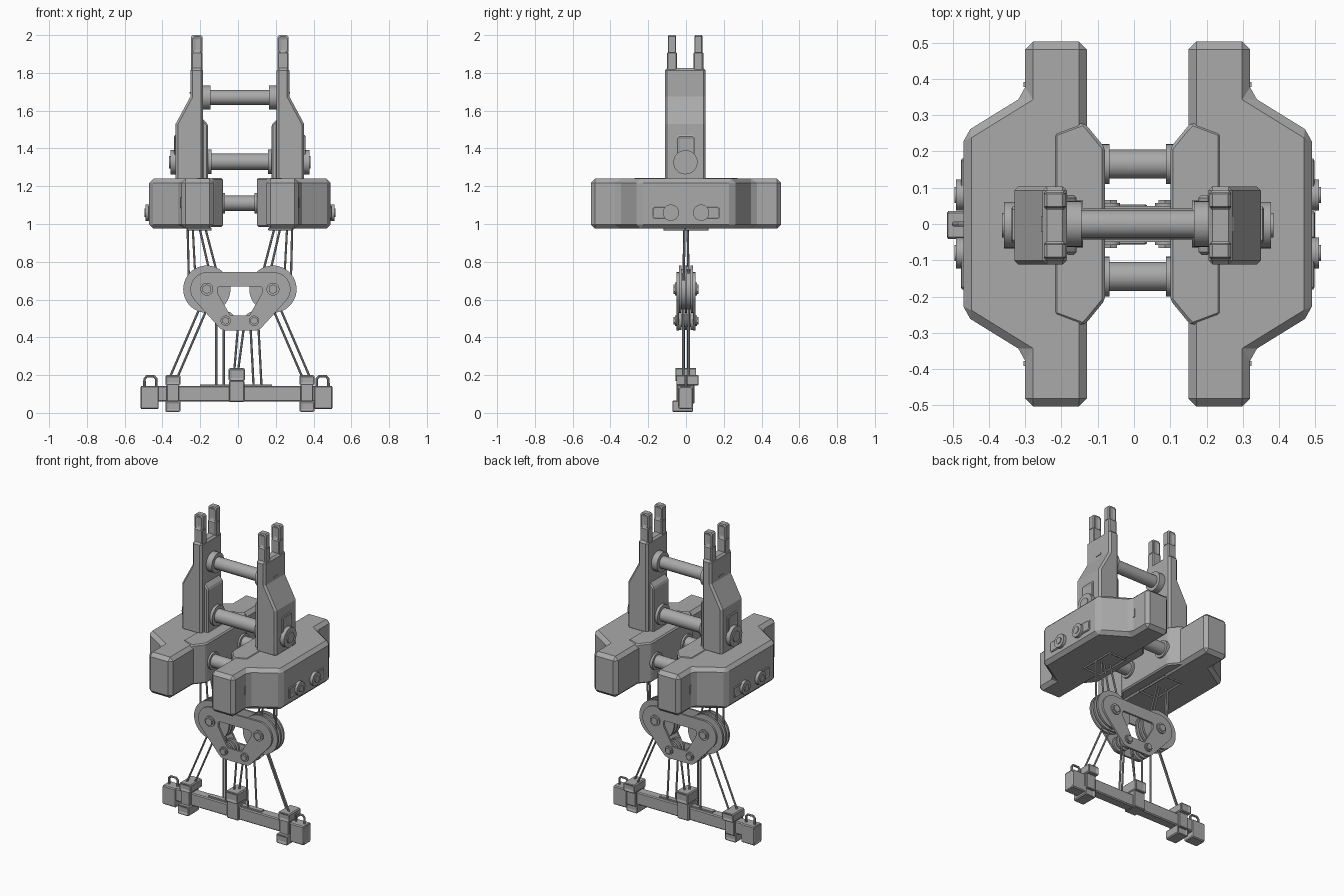
import bpy, bmesh, math
from mathutils import Vector
from mathutils.geometry import convex_hull_2d

if "Cube" in bpy.data.objects:
    bpy.data.objects.remove(bpy.data.objects["Cube"], do_unlink=True)

steel = bpy.data.materials.new("steel_grey")
steel.use_nodes = True
GREY = (0.4, 0.4, 0.4, 1)
steel.diffuse_color = GREY
steel.node_tree.nodes["Principled BSDF"].inputs["Base Color"].default_value = GREY

CX = 0.01          # symmetry plane of the two halves
round_parts = []


def finish(name, bm, bevel=0.0):
    mesh = bpy.data.meshes.new(name)
    bmesh.ops.recalc_face_normals(bm, faces=bm.faces)
    bm.to_mesh(mesh)
    bm.free()
    mesh.materials.append(steel)
    ob = bpy.data.objects.new(name, mesh)
    bpy.context.collection.objects.link(ob)
    if bevel:
        mod = ob.modifiers.new("edge", "BEVEL")
        mod.width, mod.segments = bevel, 1
        mod.limit_method, mod.angle_limit = "ANGLE", math.radians(30)
    return ob


def prism(name, pts, axis, a, b, bevel=0.0, recess=None, rim=0.012, depth=0.012):
    """Extrude a profile from a to b; optionally sink a panel into faces facing +-recess."""
    place = {"x": lambda u, v, t: (t, u, v),
             "y": lambda u, v, t: (u, t, v),
             "z": lambda u, v, t: (u, v, t)}[axis]
    bm = bmesh.new()
    low = [bm.verts.new(place(u, v, a)) for u, v in pts]
    top = [bm.verts.new(place(u, v, b)) for u, v in pts]
    bm.faces.new(low)
    bm.faces.new(top)
    for i in range(len(pts)):
        j = (i + 1) % len(pts)
        bm.faces.new((low[i], low[j], top[j], top[i]))
    bmesh.ops.recalc_face_normals(bm, faces=bm.faces)
    if recess:
        bm.normal_update()
        chosen = [f for f in bm.faces if abs(f.normal.dot(Vector(recess))) > 0.9]
        bmesh.ops.inset_individual(bm, faces=chosen, thickness=rim, depth=-depth)
    return finish(name, bm, bevel)


def box(name, x, y, z, bevel=0.0, **kw):
    x, y, z = sorted(x), sorted(y), sorted(z)
    pts = [(x[0], y[0]), (x[1], y[0]), (x[1], y[1]), (x[0], y[1])]
    return prism(name, pts, "z", z[0], z[1], bevel, **kw)


def rod(name, p, q, r, sides=32):
    p, q = Vector(p), Vector(q)
    bm = bmesh.new()
    bmesh.ops.create_cone(bm, cap_ends=True, segments=sides, radius1=r, radius2=r,
                          depth=(q - p).length)
    turn = (q - p).to_track_quat("Z", "Y").to_matrix().to_4x4()
    turn.translation = (p + q) / 2
    bm.transform(turn)
    ob = finish(name, bm)
    round_parts.append(ob)
    return ob


def curve_part(name, loops, cyclic, extrude=0.0, tube=0.0):
    cu = bpy.data.curves.new(name, "CURVE")
    cu.dimensions = "2D" if extrude else "3D"
    cu.fill_mode = "BOTH" if extrude else "FULL"
    cu.extrude, cu.bevel_depth, cu.bevel_resolution = extrude, tube, 2
    for pts in loops:
        sp = cu.splines.new("POLY")
        sp.points.add(len(pts) - 1)
        sp.use_cyclic_u = cyclic
        for point, co in zip(sp.points, pts):
            point.co = (*co, 0, 1) if extrude else (*co, 1)
    tmp = bpy.data.objects.new(name + "_path", cu)
    bpy.context.collection.objects.link(tmp)
    deps = bpy.context.evaluated_depsgraph_get()
    mesh = bpy.data.meshes.new_from_object(tmp.evaluated_get(deps))
    bpy.data.objects.remove(tmp)
    mesh.materials.clear()
    mesh.materials.append(steel)
    ob = bpy.data.objects.new(name, mesh)
    bpy.context.collection.objects.link(ob)
    round_parts.append(ob)
    return ob


# Two mirrored halves of the upper block
for s, side in ((1, "left"), (-1, "right")):
    X = lambda d: CX + s * d
    P = lambda pts: [(X(d), v) for d, v in pts]

    # long side block with its outward wing, and the inner bearing housing
    half = [(0.14, -0.503), (0.31, -0.503), (0.31, -0.355), (0.48, -0.25)]
    prism(side + "_block", P(half + [(d, -y) for d, y in reversed(half)]), "z", 0.975, 1.24, 0.022)
    half = [(0.23, -0.25), (0.15, -0.28), (0.135, -0.265), (0.09, -0.21)]
    prism(side + "_inner_housing", P(half + [(d, -y) for d, y in reversed(half)]), "z", 0.985, 1.244, 0.008)
    for y in (-0.385, 0.385):
        box(side + "_block_slot", (X(0.308), X(0.314)), (y - 0.007, y + 0.007), (1.085, 1.14))

    # tapered upright, inner plate and top prongs
    prism(side + "_upright", P([(0.195, 1.23), (0.34, 1.23), (0.34, 1.53), (0.262, 1.675),
                                (0.262, 1.825), (0.195, 1.825)]), "y", -0.112, 0.104, 0.012)
    prism(side + "_upright_plate", P([(0.2, 1.235), (0.168, 1.235), (0.168, 1.525), (0.2, 1.56)]),
          "y", -0.085, 0.08, 0.008)
    box(side + "_upright_slot", (X(0.26), X(0.266)), (-0.022, 0.022), (1.69, 1.7))
    for y in (-0.074, 0.066):
        box(side + "_prong", (X(0.198), X(0.258)), (y - 0.026, y + 0.026), (1.81, 1.91), 0.006)
        box(side + "_prong_tip", (X(0.198), X(0.258)), (y - 0.026, y + 0.026), (1.9, 2.0), 0.01,
            recess=(0, 1, 0), rim=0.02, depth=0.01)

    # keyhole boss on the upright
    box(side + "_upright_bracket", (X(0.33), X(0.352)), (-0.052, 0.048), (1.33, 1.47), 0.008,
        recess=(1, 0, 0), rim=0.018, depth=0.008)
    rod(side + "_upright_boss", (X(0.33), -0.003, 1.327), (X(0.368), -0.003, 1.327), 0.064)
    rod(side + "_upright_pin", (X(0.36), -0.003, 1.327), (X(0.374), -0.003, 1.327), 0.034)

    # keyhole bosses on the wing
    for t in (-1, 1):
        box(side + "_wing_bracket", (X(0.47), X(0.49)), (t * 0.08, t * 0.18), (1.026, 1.096), 0.006,
            recess=(1, 0, 0), rim=0.016, depth=0.006)
        rod(side + "_wing_boss", (X(0.47), t * 0.08, 1.06), (X(0.5), t * 0.08, 1.06), 0.043)
        rod(side + "_wing_pin", (X(0.49), t * 0.08, 1.06), (X(0.505), t * 0.08, 1.06), 0.022)

    # cable port below the block
    box(side + "_cable_port", (X(0.15), X(0.28)), (-0.12, 0.12), (0.964, 0.98), 0.003,
        recess=(0, 0, 1), rim=0.022, depth=0.01)

    # collars of the cross shafts
    for y, z, r, d0, d1 in ((0, 1.67, 0.063, 0.2, 0.155), (0, 1.33, 0.065, 0.18, 0.15),
                            (0.165, 1.11, 0.055, 0.1, 0.078), (-0.145, 1.11, 0.055, 0.1, 0.078)):
        rod(side + "_collar", (X(d0), y, z), (X(d1), y, z), r)

    # cables from the port to the sheave
    for d0, d1, y in ((0.277, 0.27, -0.012), (0.25, 0.235, 0.014), (0.215, 0.15, -0.014), (0.185, 0.11, 0.014)):
        rod(side + "_upper_cable", (X(d0), y * 0.6, 0.985), (X(d1), y, 0.7), 0.006, 8)

    # double grooved sheaves
    for d, z, r, bolt in ((0.175, 0.655, 0.125, 0.034), (0.075, 0.488, 0.05, 0.027)):
        c = X(d)
        rod(side + "_sheave_core", (c, -0.03, z), (c, 0.03, z), r - 0.018, 48)
        for y in (-0.031, 0, 0.031):
            rod(side + "_sheave_flange", (c, y - 0.006, z), (c, y + 0.006, z), r, 48)
        rod(side + "_axle", (c, -0.058, z), (c, 0.058, z), bolt)
        rod(side + "_axle_head", (c, -0.066, z), (c, 0.066, z), bolt * 0.75, 6)

    # slanted cables down to the beam ends
    for d0, d1, y in ((0.215, 0.37, -0.014), (0.175, 0.33, 0.014)):
        rod(side + "_lower_cable", (X(d0), y, 0.55), (X(d1), y, 0.19), 0.006, 8)

    # beam end weight and its lifting loop
    e = -0.008
    E = lambda d: e + s * d
    box(side + "_beam_end", (E(0.41), E(0.51)), (-0.042, 0.036), (0.02, 0.142), 0.006,
        recess=(1, 0, 0), rim=0.015, depth=0.006)
    loop = [(E(0.425), 0, 0.13), (E(0.425), 0, 0.18), (E(0.437), 0, 0.193),
            (E(0.475), 0, 0.193), (E(0.487), 0, 0.18), (E(0.487), 0, 0.13)]
    curve_part(side + "_lifting_loop", [loop], False, tube=0.007)

    # upper and lower clamp blocks on the beam
    C = lambda d: CX + s * d
    for tag, y, z in (("upper", (-0.055, 0.07), (0.145, 0.2)), ("lower", (-0.075, 0.04), (0.005, 0.065))):
        box(side + "_" + tag + "_clamp", (C(0.315), C(0.395)), y, z, 0.006,
            recess=(0, 1, 0), rim=0.014, depth=0.01)
    box(side + "_clamp_band", (C(0.322), C(0.388)), (-0.05, 0.045), (0.05, 0.155), 0.004)

# Cross shafts between the halves
for y, z, r, d in ((0, 1.67, 0.039, 0.19), (0, 1.33, 0.043, 0.18), (0.165, 1.11, 0.04, 0.1), (-0.145, 1.11, 0.04, 0.1)):
    rod("cross_shaft", (CX - d, y, z), (CX + d, y, z), r)

# Sheave cheek plates with a cut-out
ring = []
for d, z, r in ((0.175, 0.655, 0.09), (0.075, 0.488, 0.052)):
    for s in (-1, 1):
        for k in range(32):
            a = k * math.tau / 32
            ring.append(Vector((CX + 0.003 + s * d + r * math.cos(a), z + r * math.sin(a))))
outline = [tuple(ring[i]) for i in convex_hull_2d(ring)]
half_hole = [(0.05, 0.515), (0.118, 0.635), (0.118, 0.662), (0.108, 0.67)]
hole = [(CX + d, z) for d, z in half_hole] + [(CX - d, z) for d, z in reversed(half_hole)]
for tag, y in (("front", -0.044), ("back", 0.044)):
    plate = curve_part(tag + "_cheek_plate", [outline, hole], True, extrude=0.006)
    plate.rotation_euler = (math.pi / 2, 0, 0)
    plate.location.y = y

# Middle cables
for x0, x1, y, z in ((-0.115, -0.115, 0.014, 0.13), (-0.075, -0.075, -0.014, 0.13), (0, -0.02, -0.012, 0.22),
                     (0.032, 0, 0.012, 0.22), (0.066, 0.083, -0.014, 0.13), (0.108, 0.125, 0.014, 0.13)):
    rod("middle_cable", (x0, y, 0.56 if x0 < -0.05 else 0.46), (x1, y, z), 0.006, 8)

# Spreader beam with its centre clamp
box("spreader_beam", (-0.43, 0.415), (-0.034, 0.03), (0.06, 0.142), 0.006)
box("beam_top_rail", (-0.2, 0.18), (-0.018, 0.014), (0.14, 0.15))
box("centre_clamp_band", (-0.048, 0.034), (-0.048, 0.044), (0.058, 0.17), 0.005)
box("centre_clamp", (-0.05, 0.036), (-0.06, 0.058), (0.168, 0.238), 0.006,
    recess=(0, 1, 0), rim=0.016, depth=0.01)

# Smooth shading on the round parts only
bpy.ops.object.select_all(action="DESELECT")
for ob in round_parts:
    ob.select_set(True)
bpy.context.view_layer.objects.active = round_parts[0]
bpy.ops.object.shade_smooth_by_angle(angle=math.radians(35))
